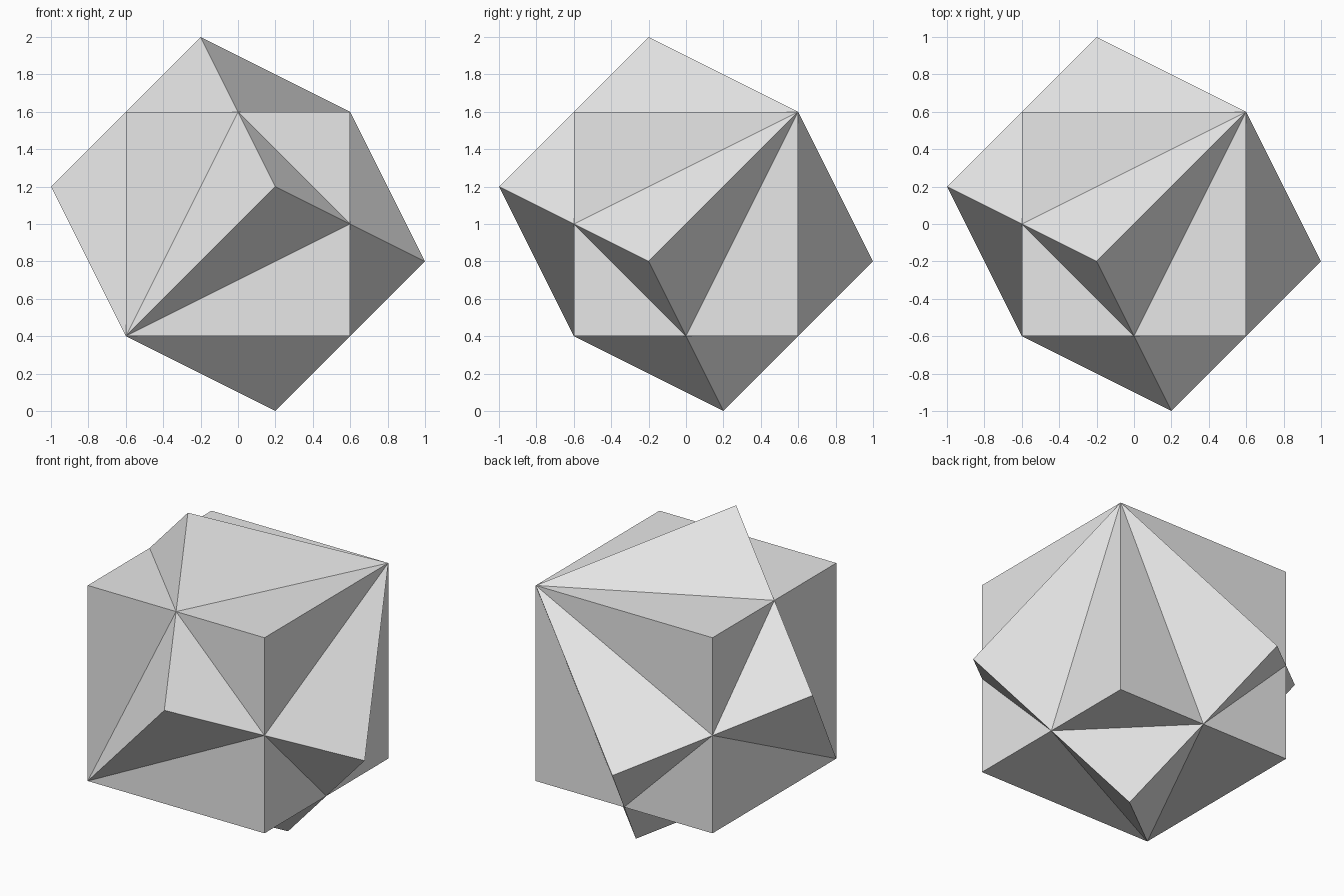
import bpy
import math
from mathutils import Matrix, Vector

if "Cube" in bpy.data.objects:
    bpy.data.objects.remove(bpy.data.objects["Cube"], do_unlink=True)

EDGE = 1.2
CENTRE = Vector((0, 0, 1))

# Single plain grey material
grey = bpy.data.materials.new("light grey")
grey.use_nodes = True
colour = (0.8, 0.8, 0.8, 1)
grey.diffuse_color = colour
grey.node_tree.nodes["Principled BSDF"].inputs["Base Color"].default_value = colour


def add_cube(name, turn):
    """Cube turned about its long corner-to-corner diagonal."""
    bpy.ops.mesh.primitive_cube_add(size=EDGE)
    cube = bpy.context.object
    cube.name = name
    spin = Matrix.Rotation(turn, 4, Vector((1, 1, 1)).normalized())
    cube.data.transform(Matrix.Translation(CENTRE) @ spin)
    cube.data.materials.append(grey)
    return cube


# Two interpenetrating cubes sharing one diagonal
upright = add_cube("upright_cube", 0)
turned = add_cube("turned_cube", math.pi)

# Fuse them into one outer surface, which cuts edges where the faces cross
fuse = upright.modifiers.new("fuse", "BOOLEAN")
fuse.operation = "UNION"
fuse.solver = "EXACT"
fuse.object = turned
bpy.context.view_layer.objects.active = upright
bpy.ops.object.modifier_apply(modifier=fuse.name)
bpy.data.objects.remove(turned, do_unlink=True)
upright.name = "interlocked_cubes"
